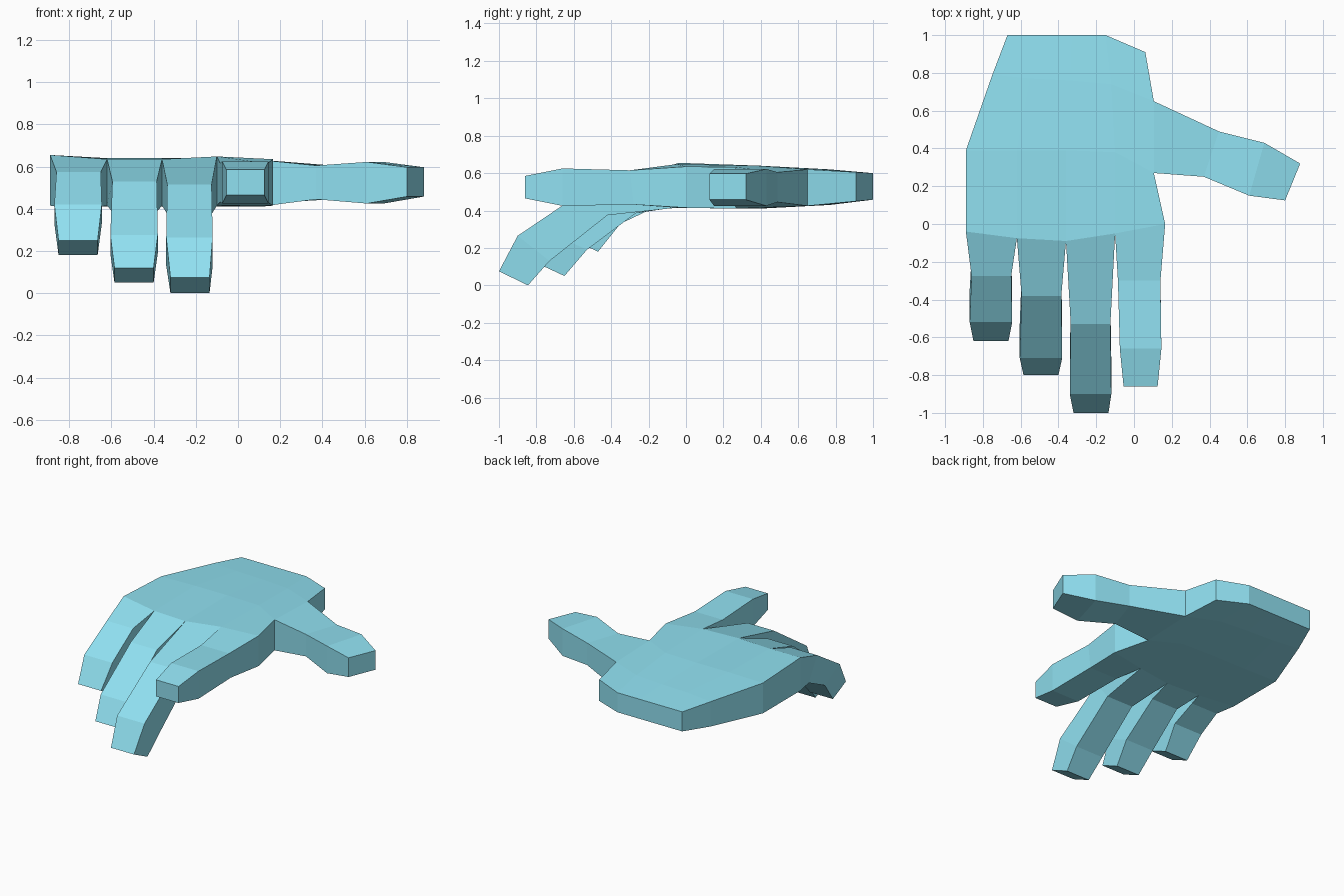
import bpy, bmesh

if "Cube" in bpy.data.objects:
    bpy.data.objects.remove(bpy.data.objects["Cube"])

bm = bmesh.new()

# Palm: rows from knuckles to wrist, each point is x, y, bottom z, top z
rows = [
    [(-.89, -.04, .415, .655), (-.62, -.075, .415, .635), (-.36, -.09, .415, .635),
     (-.10, -.05, .415, .648), (.165, 0, .415, .635)],
    [(-.89, .39, .415, .635), (-.62, .39, .41, .64), (-.36, .39, .41, .64),
     (-.10, .38, .41, .64), (.105, .27, .41, .632)],
    [(-.75, .79, .435, .615), (-.55, .77, .43, .62), (-.34, .76, .43, .62),
     (-.12, .74, .43, .62), (.105, .65, .425, .62)],
    [(-.67, 1, .458, .6), (-.5, 1, .458, .6), (-.33, 1, .458, .6),
     (-.15, 1, .458, .6), (.06, .91, .45, .605)],
]
bot = [[bm.verts.new((x, y, a)) for x, y, a, b in r] for r in rows]
top = [[bm.verts.new((x, y, b)) for x, y, a, b in r] for r in rows]
for r in range(3):
    for c in range(4):
        for g in (bot, top):
            bm.faces.new((g[r][c], g[r][c + 1], g[r + 1][c + 1], g[r + 1][c]))


def socket(a, b):
    """Four palm corners between two outline points."""
    (r, c), (s, d) = a, b
    return [top[r][c], top[s][d], bot[s][d], bot[r][c]]


# Palm side walls, leaving the finger and thumb sockets open
rim = [(0, 4), (1, 4)], [(2, 4), (3, 4)], [(3, 4), (3, 3)], [(3, 3), (3, 2)], \
      [(3, 2), (3, 1)], [(3, 1), (3, 0)], [(3, 0), (2, 0)], [(2, 0), (1, 0)], [(1, 0), (0, 0)]
for a, b in rim:
    bm.faces.new(socket(a, b))


def digit(ring, sections):
    """Loft from a palm socket through four-cornered sections and cap the tip."""
    for pts in sections:
        new = [bm.verts.new(p) for p in pts]
        for i in range(4):
            k = (i + 1) % 4
            bm.faces.new((ring[i], ring[k], new[k], new[i]))
        ring = new
    bm.faces.new(ring)


# Fingers: per joint x left, x right, top (y, z), bottom (y, z)
fingers = [
    [(-.86, -.65, -.275, .575, -.18, .41), (-.87, -.645, -.52, .42, -.35, .33),
     (-.85, -.665, -.62, .25, -.47, .18)],
    [(-.595, -.385, -.38, .53, -.27, .385), (-.605, -.38, -.71, .275, -.53, .19),
     (-.585, -.40, -.80, .12, -.65, .05)],
    [(-.335, -.125, -.53, .515, -.42, .375), (-.34, -.12, -.90, .265, -.73, .13),
     (-.32, -.135, -1, .075, -.845, 0)],
    [(-.085, .14, -.30, .615, -.28, .432), (-.075, .145, -.66, .625, -.66, .425),
     (-.055, .125, -.86, .585, -.86, .465)],
]
for c, joints in enumerate(fingers):
    digit(socket((0, c), (0, c + 1)),
          [[(l, ty, tz), (r, ty, tz), (r, by, bz), (l, by, bz)]
           for l, r, ty, tz, by, bz in joints])

# Thumb: per joint front (x, y), back (x, y), bottom z, top z
thumb = [(.37, .25, .45, .49, .445, .605), (.61, .15, .69, .43, .425, .622),
         (.80, .125, .88, .32, .458, .597)]
digit(socket((1, 4), (2, 4)),
      [[(x, y, t), (u, v, t), (u, v, b), (x, y, b)] for x, y, u, v, b, t in thumb])

bmesh.ops.recalc_face_normals(bm, faces=bm.faces)
mesh = bpy.data.meshes.new("hand")
bm.to_mesh(mesh)
bm.free()
hand = bpy.data.objects.new("hand", mesh)
bpy.context.collection.objects.link(hand)

# Light blue skin
mat = bpy.data.materials.new("light_blue")
mat.diffuse_color = (.28, .75, .88, 1)
mat.use_nodes = True
mat.node_tree.nodes["Principled BSDF"].inputs["Base Color"].default_value = mat.diffuse_color
mesh.materials.append(mat)
